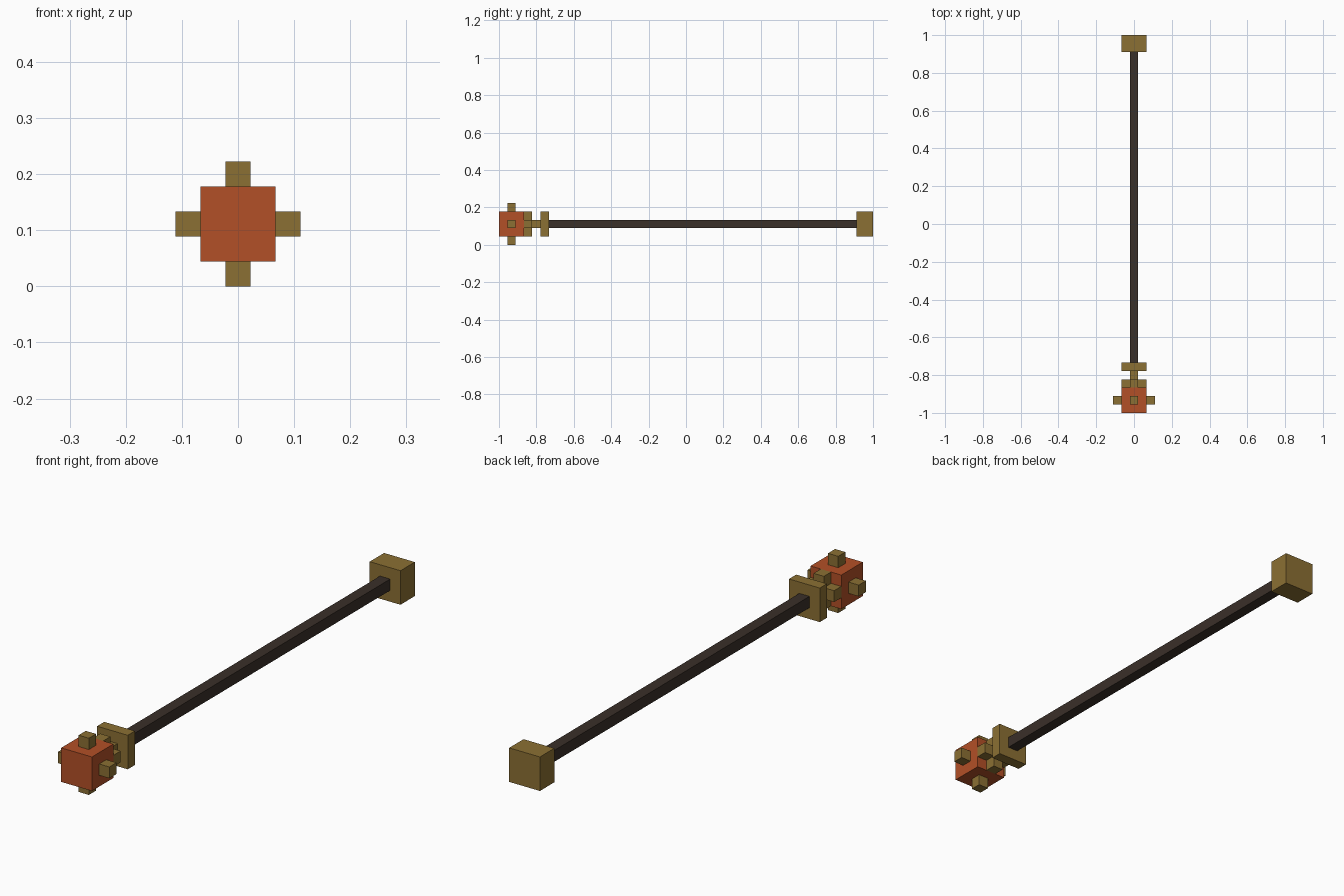
import bpy

if "Cube" in bpy.data.objects:
    bpy.data.objects.remove(bpy.data.objects["Cube"])

U = 2 / 45          # one block of the grid the model is built on
CZ = 2.5 * U        # height of the long axis


def material(name, rgb):
    m = bpy.data.materials.new(name)
    m.diffuse_color = (*rgb, 1)
    m.use_nodes = True
    m.node_tree.nodes["Principled BSDF"].inputs["Base Color"].default_value = m.diffuse_color
    return m


gold = material("gold", (0.26, 0.16, 0.033))
red = material("red", (0.45, 0.08, 0.02))
dark = material("dark_wood", (0.042, 0.029, 0.022))


def block(name, x, z, y0, y1, width, mat):
    """Box centred at (x, z) blocks off the axis, from y0 to y1 blocks behind the front."""
    bpy.ops.mesh.primitive_cube_add(
        size=1, location=(x * U, -1 + (y0 + y1) / 2 * U, CZ + z * U))
    ob = bpy.context.object
    ob.name = name
    ob.scale = (width * U, (y1 - y0) * U, width * U)
    bpy.ops.object.transform_apply(location=False, rotation=False, scale=True)
    ob.data.materials.append(mat)
    return ob


# Head, neck, collar, shaft and end cap along the axis
block("head", 0, 0, 0, 3, 3, red)
block("neck", 0, 0, 3, 5, 1, gold)
block("collar", 0, 0, 5, 6, 3, gold)
block("shaft", 0, 0, 6, 43, 1, dark)
block("end_cap", 0, 0, 43, 45, 3, gold)

# Studs on the four sides of the head, and a cross of blocks behind it
for side, x, z in (("right", 1, 0), ("left", -1, 0), ("top", 0, 1), ("bottom", 0, -1)):
    block(f"head_stud_{side}", 2 * x, 2 * z, 1, 2, 1, gold)
    block(f"neck_cross_{side}", x, z, 3, 4, 1, gold)
